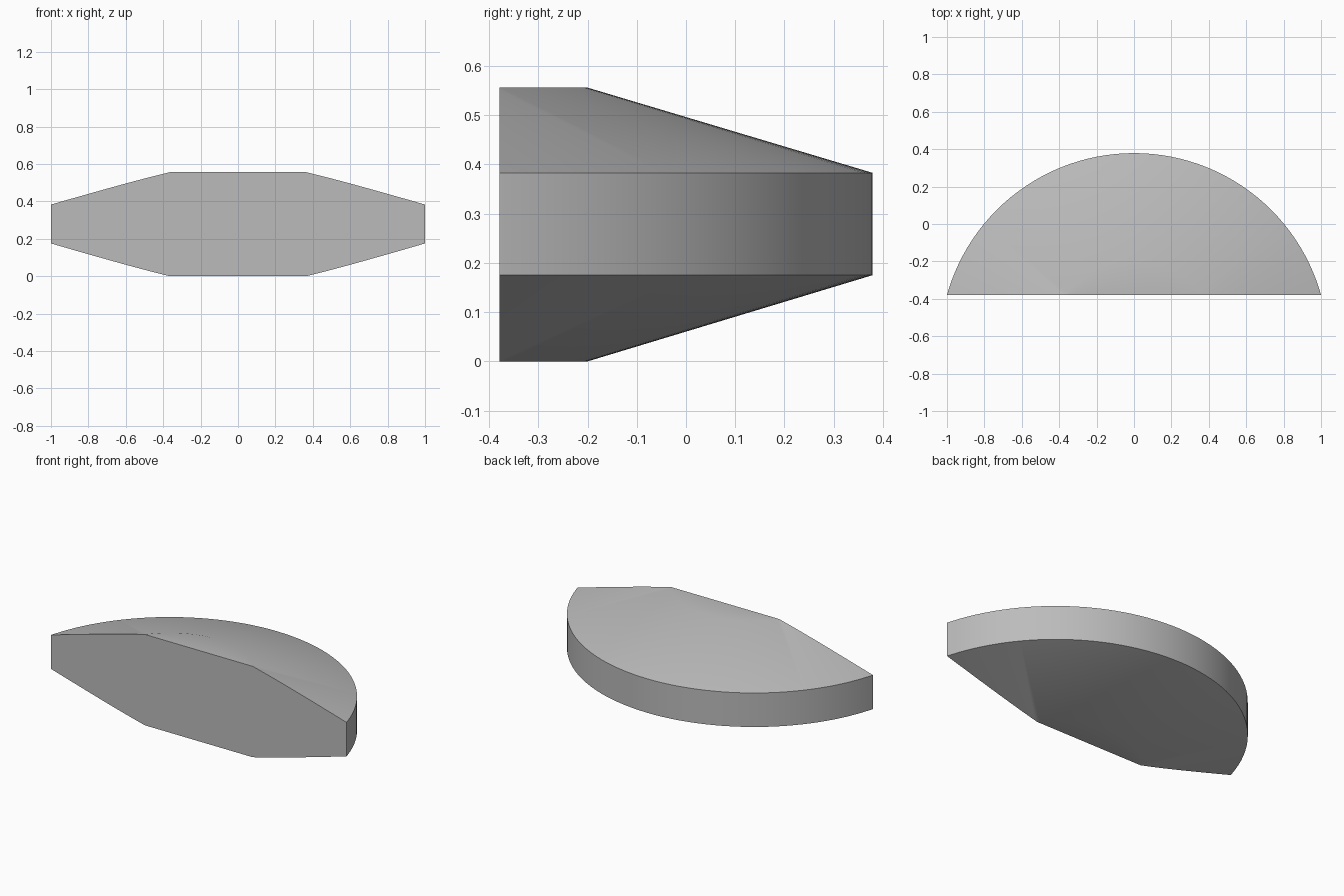
import bpy, bmesh, math
from mathutils import Vector

cube = bpy.data.objects.get("Cube")
if cube:
    bpy.data.objects.remove(cube, do_unlink=True)

# Plain grey material
grey = bpy.data.materials.new("plain_grey")
grey.use_nodes = True
colour = (0.5, 0.5, 0.5, 1.0)
grey.diffuse_color = colour
grey.node_tree.nodes["Principled BSDF"].inputs["Base Color"].default_value = colour

# Disc dimensions: the axis lies in front of the cut plane
HEIGHT, RIM_LOW, RIM_HIGH = 0.556, 0.175, 0.383
RIM_RADIUS, CAP_RADIUS = 1.0386, 0.46
CUT_Y = -0.379
AXIS = Vector((0, -CUT_Y - RIM_RADIUS, 0))

# Half profile of the bevelled disc, turned around its axis
profile = [(0, HEIGHT), (CAP_RADIUS, HEIGHT), (RIM_RADIUS, RIM_HIGH),
           (RIM_RADIUS, RIM_LOW), (CAP_RADIUS, 0), (0, 0)]
bm = bmesh.new()
verts = [bm.verts.new(AXIS + Vector((0, r, z))) for r, z in profile]
edges = [bm.edges.new(pair) for pair in zip(verts, verts[1:])]
bmesh.ops.spin(bm, geom=verts + edges, cent=AXIS, axis=(0, 0, 1),
               angle=math.tau, steps=128)
bmesh.ops.remove_doubles(bm, verts=bm.verts, dist=0.0005)

# Slice off the front and close the flat face
cut = bmesh.ops.bisect_plane(bm, geom=bm.verts[:] + bm.edges[:] + bm.faces[:],
                             plane_co=(0, CUT_Y, 0), plane_no=(0, 1, 0),
                             clear_inner=True)
rim = [e for e in cut["geom_cut"] if isinstance(e, bmesh.types.BMEdge)]
bmesh.ops.contextual_create(bm, geom=rim)
bmesh.ops.recalc_face_normals(bm, faces=bm.faces)

mesh = bpy.data.meshes.new("disc_segment")
bm.to_mesh(mesh)
bm.free()
mesh.materials.append(grey)
disc = bpy.data.objects.new("disc_segment", mesh)
bpy.context.collection.objects.link(disc)

# Smooth the turned surfaces, keeping the rim and cut edges sharp
bpy.ops.object.select_all(action="DESELECT")
disc.select_set(True)
bpy.context.view_layer.objects.active = disc
bpy.ops.object.shade_smooth_by_angle(angle=math.radians(30))
